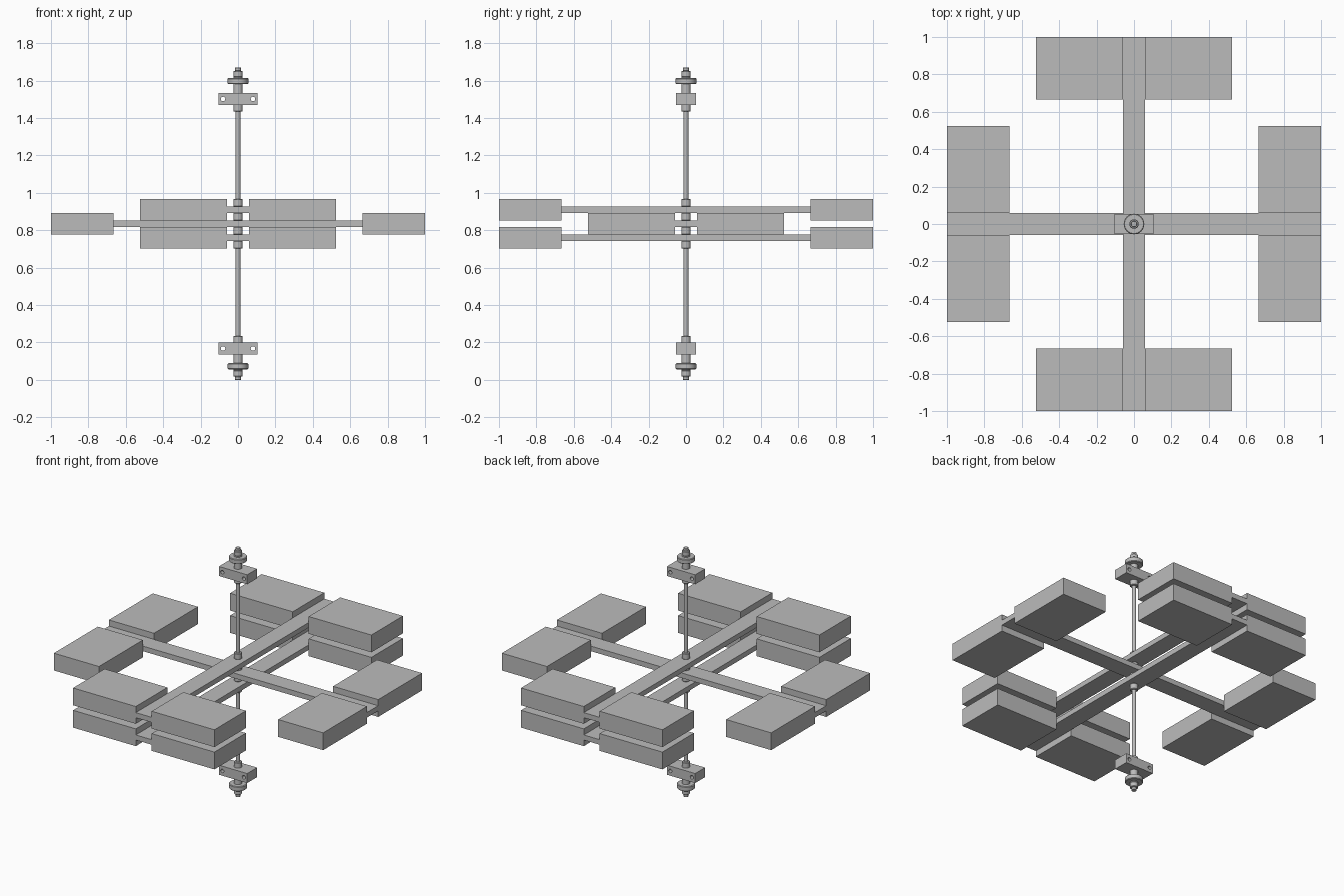
import bpy
import math

cube = bpy.data.objects.get("Cube")
if cube:
    bpy.data.objects.remove(cube, do_unlink=True)

MID = 0.835      # height of the symmetry plane
LAYER = 0.075    # spacing of the three arm layers
BAR = 0.034      # arm thickness

grey = bpy.data.materials.new("grey metal")
grey.use_nodes = True
colour = (0.5, 0.5, 0.5, 1)
grey.diffuse_color = colour
grey.node_tree.nodes["Principled BSDF"].inputs["Base Color"].default_value = colour


def finish(name):
    ob = bpy.context.object
    ob.name = name
    ob.data.materials.append(grey)
    return ob


def box(name, centre, size):
    bpy.ops.mesh.primitive_cube_add(size=1, location=centre)
    ob = finish(name)
    ob.scale = size
    bpy.ops.object.transform_apply(location=False, rotation=False, scale=True)
    return ob


def rod(name, radius, z0, z1, bevel=0):
    bpy.ops.mesh.primitive_cylinder_add(
        vertices=32, radius=radius, depth=z1 - z0, location=(0, 0, (z0 + z1) / 2))
    ob = finish(name)
    if bevel:
        mod = ob.modifiers.new("edge", 'BEVEL')
        mod.width = bevel
        mod.segments = 1
        bpy.ops.object.modifier_apply(modifier=mod.name)
    bpy.ops.object.shade_smooth_by_angle(angle=math.radians(30))
    return ob


# Arms with a pair of slabs at each end; the middle layer is turned across
def arm_layer(label, z, along_x):
    def place(a, b):
        return (a, b, z) if along_x else (b, a, z)

    def dims(a, b, h):
        return (a, b, h) if along_x else (b, a, h)

    box(label + "_arm", place(0, 0), dims(2, 0.118, BAR))
    for end in (-1, 1):
        for side in (-1, 1):
            box(label + "_slab", place(end * 0.8325, side * 0.292),
                dims(0.335, 0.466, 0.116))


arm_layer("lower", MID - LAYER, False)
arm_layer("middle", MID, True)
arm_layer("upper", MID + LAYER, False)

# Central shaft
rod("shaft", 0.013, 0, 2 * MID)

# Parts repeated above and below the symmetry plane
for label, s in (("lower", -1), ("upper", 1)):
    def stacked(name, radius, a, b, bevel=0):
        z0, z1 = sorted((MID + s * a, MID + s * b))
        rod(label + "_" + name, radius, z0, z1, bevel)

    stacked("inner_collar", 0.025, BAR / 2, LAYER - BAR / 2, 0.003)
    stacked("outer_collar", 0.025, LAYER + BAR / 2, 0.132, 0.003)
    stacked("bearing_sleeve", 0.025, 0.6, 0.785, 0.003)
    stacked("flange", 0.055, 0.746, 0.779, 0.004)
    stacked("end_collar", 0.025, 0.785, 0.817, 0.003)
    stacked("shaft_tip", 0.016, 0.817, 0.835, 0.002)

    # Mounting block with two bolt holes
    z = MID + s * 0.667
    block = box(label + "_mounting_block", (0, 0, z), (0.21, 0.105, 0.064))
    for x in (-0.08, 0.08):
        bpy.ops.mesh.primitive_cylinder_add(
            vertices=24, radius=0.012, depth=0.3,
            location=(x, 0, z), rotation=(math.pi / 2, 0, 0))
        cutter = bpy.context.object
        cutter.hide_render = True
        bpy.context.view_layer.objects.active = block
        mod = block.modifiers.new("hole", 'BOOLEAN')
        mod.object = cutter
        mod.operation = 'DIFFERENCE'
        bpy.ops.object.modifier_apply(modifier=mod.name)
        bpy.data.objects.remove(cutter, do_unlink=True)
